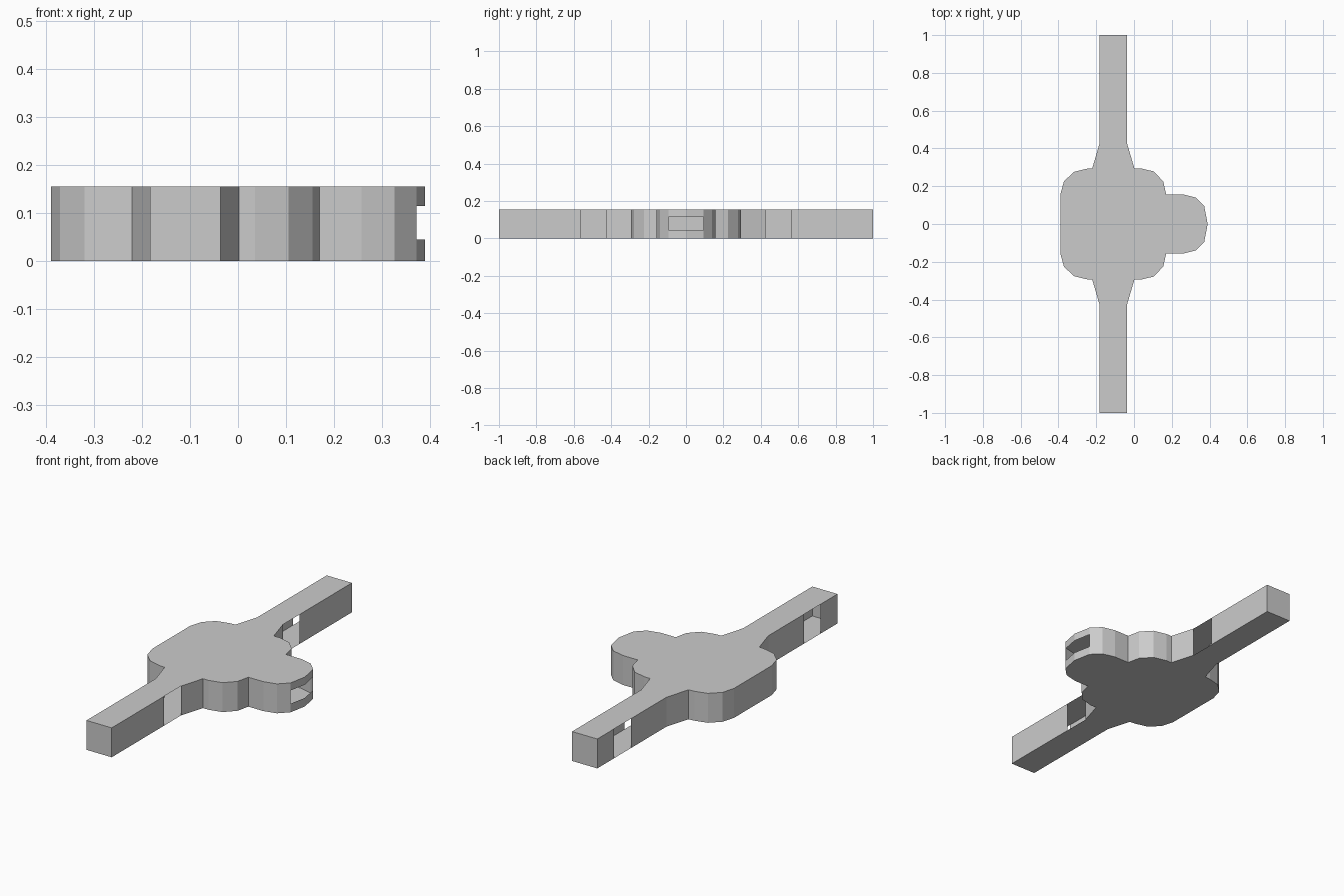
import bpy, bmesh

if "Cube" in bpy.data.objects:
    bpy.data.objects.remove(bpy.data.objects["Cube"])

H = 0.155                 # plate height
SLOT = (0.045, 0.115)     # height range of the open slot in the rounded tip

# Outline of the +y half, from the right tip round to the left side
half = [(0.39, 0), (0.372, 0.094), (0.326, 0.14), (0.258, 0.157), (0.17, 0.157),
        (0.155, 0.225), (0.105, 0.278), (0.035, 0.295), (0.002, 0.295),
        (-0.036, 0.424), (-0.036, 0.565), (-0.036, 1.0),
        (-0.183, 1.0), (-0.183, 0.86), (-0.183, 0.72), (-0.183, 0.424),
        (-0.221, 0.295), (-0.255, 0.292), (-0.32, 0.275), (-0.371, 0.225), (-0.39, 0.157)]
mirrored = [(x, -y) for x, y in reversed(half[1:])]
outline = half + mirrored
n = len(outline)

# Wall segments left open: one window on each side of each arm
windows = {9, 13}
open_walls = windows | {n - 1 - i for i in windows}
tip_walls = {0, n - 1}

bm = bmesh.new()


def quad(a, b, z0, z1):
    """Upright wall panel between two outline points."""
    bm.faces.new([bm.verts.new((*p, z)) for p, z in
                  ((a, z0), (b, z0), (b, z1), (a, z1))])


# Top and bottom sheets
for z in (0, H):
    loop = [bm.verts.new((x, y, z)) for x, y in outline]
    bm.faces.new(loop if z else loop[::-1])

# Side walls of the hollow shell, with windows and tip slot left out
for i in range(n):
    a, b = outline[i], outline[(i + 1) % n]
    if i in open_walls:
        continue
    if i in tip_walls:
        quad(a, b, 0, SLOT[0])
        quad(a, b, SLOT[1], H)
    else:
        quad(a, b, 0, H)

bmesh.ops.remove_doubles(bm, verts=bm.verts, dist=1e-4)
# Split the tall walls beside the slot so the shell joins cleanly
bmesh.ops.triangulate(bm, faces=[f for f in bm.faces if len(f.verts) > 4])

mesh = bpy.data.meshes.new("hollow_plate")
bm.to_mesh(mesh)
bm.free()
plate = bpy.data.objects.new("hollow_plate", mesh)
bpy.context.collection.objects.link(plate)
